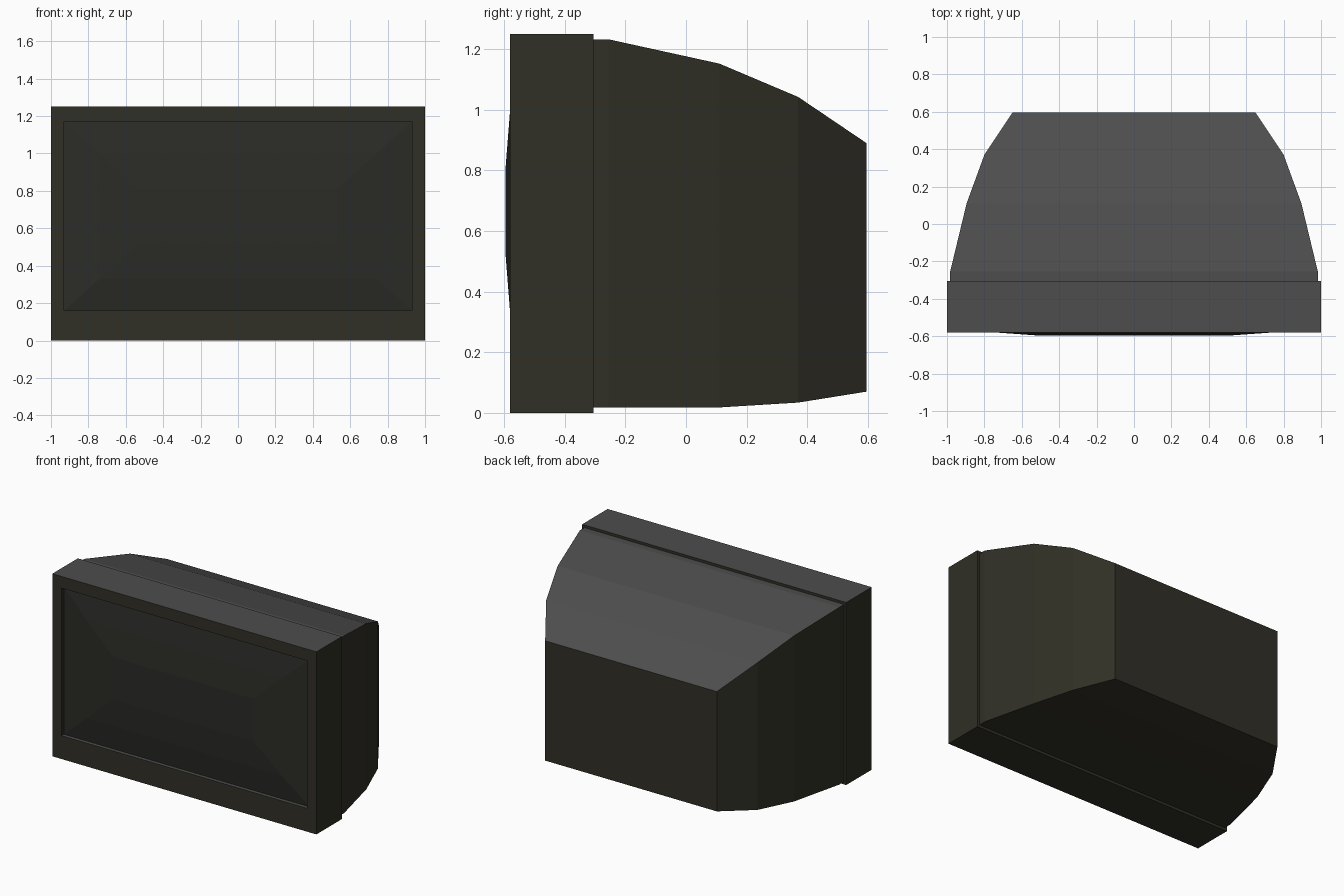
import bpy, bmesh

if "Cube" in bpy.data.objects:
    bpy.data.objects.remove(bpy.data.objects["Cube"])


def material(name, rgb):
    m = bpy.data.materials.new(name)
    m.diffuse_color = (*rgb, 1)
    m.use_nodes = True
    m.node_tree.nodes["Principled BSDF"].inputs["Base Color"].default_value = m.diffuse_color
    return m


CASE = material("dark olive plastic", (0.030, 0.029, 0.019))
TOP = material("grey top plastic", (0.075, 0.075, 0.075))
GLASS = material("dark glass", (0.024, 0.024, 0.020))


def ring(bm, y, x, z0, z1):
    """Rectangle of four vertices facing the front."""
    return [bm.verts.new(p) for p in ((-x, y, z0), (x, y, z0), (x, y, z1), (-x, y, z1))]


def loft(name, sections, mats, cap_start=True, cap_end=True, closed=False):
    """Skin a series of rectangles (y, half width, bottom, top)."""
    bm = bmesh.new()
    rings = [ring(bm, *s) for s in sections]
    pairs = list(zip(rings, rings[1:]))
    if closed:
        pairs.append((rings[-1], rings[0]))
    for a, b in pairs:
        for i in range(4):
            j = (i + 1) % 4
            bm.faces.new((a[i], a[j], b[j], b[i]))
    if cap_start and not closed:
        bm.faces.new(rings[0])
    if cap_end and not closed:
        bm.faces.new(rings[-1])
    bmesh.ops.recalc_face_normals(bm, faces=bm.faces)
    bm.normal_update()
    # faces that look upwards take the second material
    if len(mats) > 1:
        for f in bm.faces:
            f.material_index = int(f.normal.z > 0.3)
    me = bpy.data.meshes.new(name)
    bm.to_mesh(me)
    bm.free()
    for m in mats:
        me.materials.append(m)
    ob = bpy.data.objects.new(name, me)
    bpy.context.collection.objects.link(ob)
    return ob


# front frame with a rectangular opening for the screen
loft("front_frame", [(-0.58, 1.0, 0.0, 1.25), (-0.305, 1.0, 0.0, 1.25),
                     (-0.305, 0.93, 0.16, 1.17), (-0.58, 0.93, 0.16, 1.17)],
     [CASE, TOP], closed=True)

# tapering rear housing
loft("rear_housing", [(-0.305, 0.983, 0.018, 1.232), (-0.255, 0.983, 0.018, 1.232),
                      (0.11, 0.895, 0.018, 1.152), (0.37, 0.80, 0.034, 1.042),
                      (0.595, 0.65, 0.07, 0.89)], [CASE, TOP])

# bulging screen set into the frame
loft("screen", [(-0.555, 0.93, 0.16, 1.17), (-0.58, 0.74, 0.33, 1.0),
                (-0.595, 0.53, 0.52, 0.81)][::-1], [GLASS], cap_end=False)
